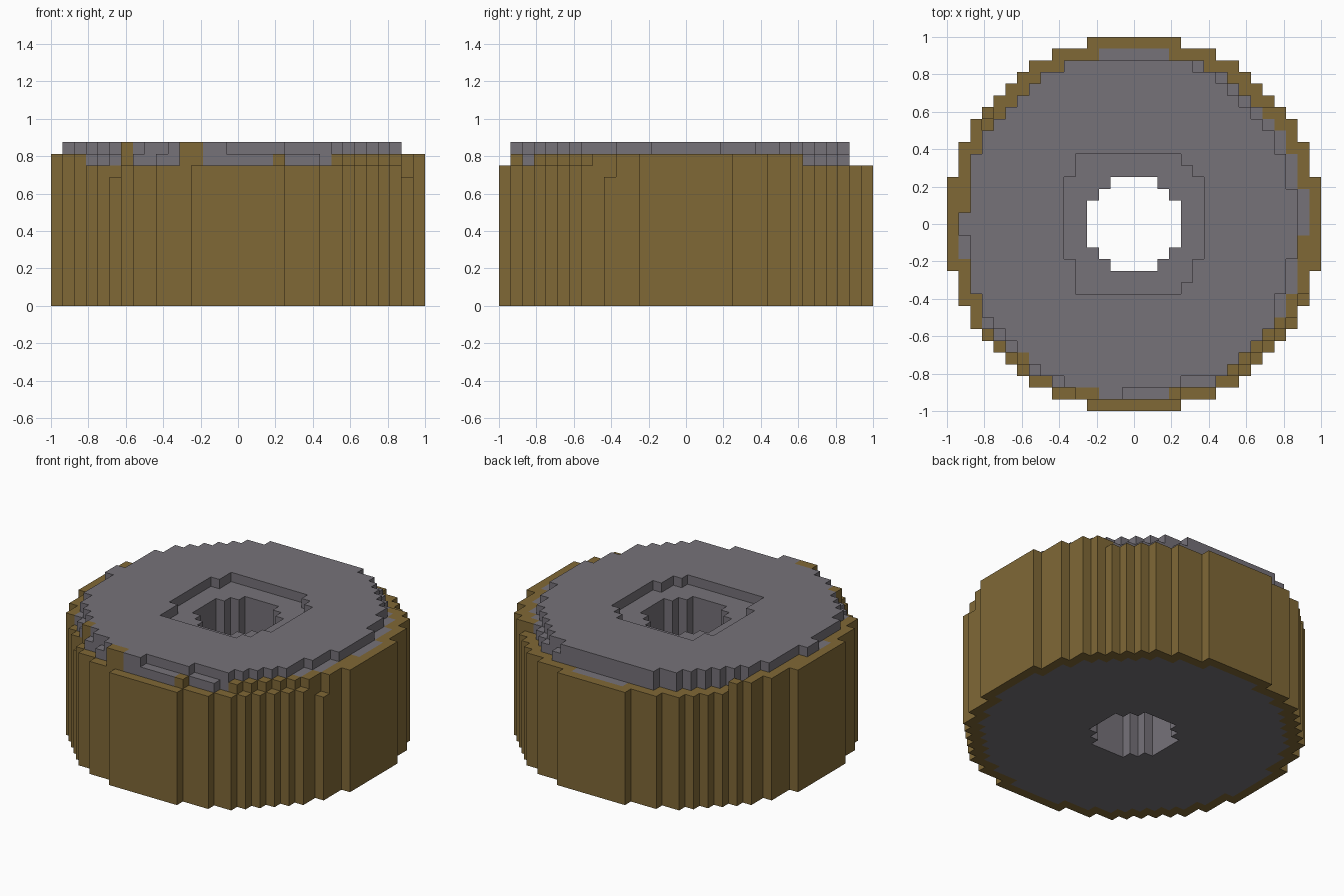
import bpy, bmesh

cube = bpy.data.objects.get("Cube")
if cube:
    bpy.data.objects.remove(cube, do_unlink=True)

U = 1 / 16  # size of one block


def material(name, rgb):
    m = bpy.data.materials.new(name)
    m.use_nodes = True
    m.diffuse_color = (*rgb, 1)
    m.node_tree.nodes["Principled BSDF"].inputs["Base Color"].default_value = (*rgb, 1)
    return m


BROWN = material("bark brown", (0.216, 0.140, 0.037))
GREY = material("stone grey", (0.181, 0.168, 0.191))


def disc(widths):
    """Cells of a stepped disc from half widths of the rows, centre outwards."""
    return {(i, j) for r, w in enumerate(widths)
            for j in (r, -1 - r) for i in range(-w, w)}


def block(x0, x1, y0, y1):
    return {(i, j) for i in range(x0, x1) for j in range(y0, y1)}


def shrink(cells, diagonal):
    steps = [(a, b) for a in (-1, 0, 1) for b in (-1, 0, 1) if diagonal or a * b == 0]
    return {(i, j) for i, j in cells if all((i + a, j + b) in cells for a, b in steps)}


# Plan shapes: outer disc, centre hole, inner core and the recess round the hole
outer = disc([16] * 4 + [15] * 3 + [14] * 2 + [13, 12, 11, 10, 9, 7, 4])
hole = disc([4, 4, 3, 2])
inner = shrink(outer, True)
corners = shrink(outer, False) - inner
recess = (block(-6, 6, -3, 4) | block(-5, 4, -6, 6)
          | block(4, 5, -5, 5))
stubs = block(-5, -3, -15, -14) | block(-10, -9, -12, -11)

voxels = {}  # (i, j, k) -> part name


def fill(cells, z0, z1, part):
    for i, j in cells:
        for k in range(z0, z1):
            voxels[i, j, k] = part


# Solid drum up to the worn rim
fill(outer - inner, 0, 12, "outer_shell")
fill(inner - hole, 0, 12, "inner_core")

# Worn upper layer of the shell, low at the back and the front
ring = outer - inner - corners
fill({(i, j) for i, j in ring
      if j < 10 and j > -16 and not (j < -8 and i >= -13)}, 12, 13, "outer_shell")
fill({(i, j) for i, j in corners if j < 10 and (i > 7 or i < -13)}, 12, 13, "outer_shell")
fill({(i, j) for i, j in corners if j < 0 and -13 <= i <= 7}, 12, 13, "inner_core")
fill(block(3, 4, -15, -14), 12, 13, "outer_shell")
fill({(i, j) for i, j in inner - hole if j < 14}, 12, 13, "inner_core")
fill(block(-15, -14, 1, 4), 12, 13, "outer_shell")
fill(block(14, 15, -4, -1), 12, 13, "outer_shell")

# Top slab, set back on the right, at the front and at the left edge
slab = set()
for i, j in inner - hole - recess:
    set_back = (i + 1, j) not in inner and j > -9
    notched = i == 13 and j >= 3
    left_gap = i == -15 and j not in (0, -1)
    front_gap = j == -15 and i >= -1 or j == -14 and i >= 4
    if j < 14 and not (set_back or notched or left_gap or front_gap):
        slab.add((i, j))
fill(slab, 13, 14, "top_slab")
fill(stubs, 12, 14, "outer_shell")

# Two deep chips in the rim
for i, j in ((14, -7), (-11, -12)):
    for k in (11, 12, 13):
        voxels.pop((i, j, k), None)

# Corner offsets for each of the six block sides, wound outwards
SIDES = {
    (1, 0, 0): ((1, 0, 0), (1, 1, 0), (1, 1, 1), (1, 0, 1)),
    (-1, 0, 0): ((0, 0, 0), (0, 0, 1), (0, 1, 1), (0, 1, 0)),
    (0, 1, 0): ((0, 1, 0), (0, 1, 1), (1, 1, 1), (1, 1, 0)),
    (0, -1, 0): ((0, 0, 0), (1, 0, 0), (1, 0, 1), (0, 0, 1)),
    (0, 0, 1): ((0, 0, 1), (1, 0, 1), (1, 1, 1), (0, 1, 1)),
    (0, 0, -1): ((0, 0, 0), (0, 1, 0), (1, 1, 0), (1, 0, 0)),
}


def build(part, mat):
    """Skin the exposed block sides of one part and merge flat areas."""
    bm = bmesh.new()
    verts = {}
    for (i, j, k), owner in voxels.items():
        if owner != part:
            continue
        for (a, b, c), quad in SIDES.items():
            if (i + a, j + b, k + c) in voxels:
                continue
            keys = [(i + x, j + y, k + z) for x, y, z in quad]
            for p in keys:
                if p not in verts:
                    verts[p] = bm.verts.new([n * U for n in p])
            bm.faces.new([verts[p] for p in keys])
    bmesh.ops.dissolve_limit(bm, angle_limit=0.01, verts=bm.verts[:], edges=bm.edges[:])
    mesh = bpy.data.meshes.new(part)
    bm.to_mesh(mesh)
    bm.free()
    mesh.materials.append(mat)
    obj = bpy.data.objects.new(part, mesh)
    bpy.context.collection.objects.link(obj)


build("outer_shell", BROWN)
build("inner_core", GREY)
build("top_slab", GREY)
